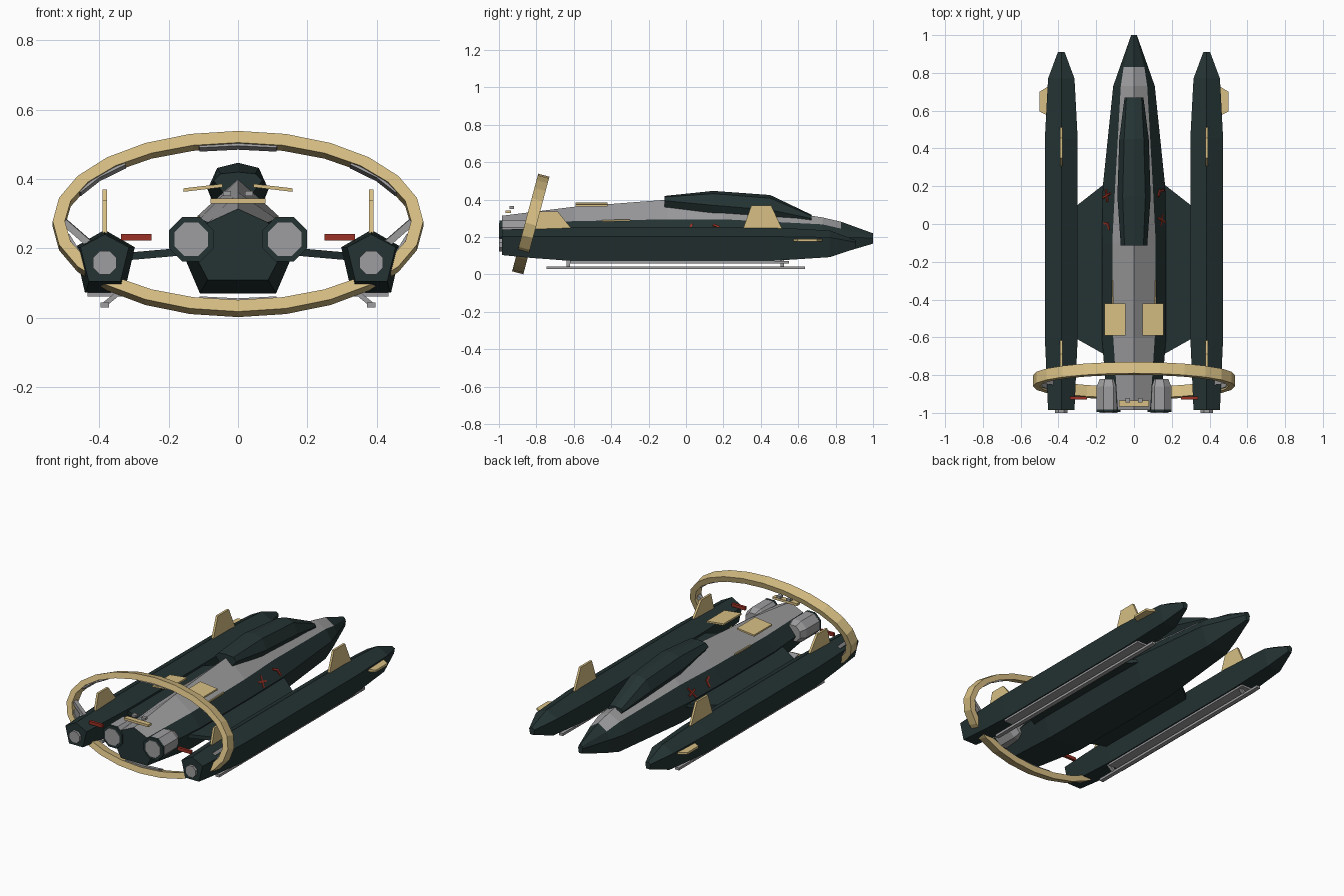
import bpy, bmesh, math
from mathutils import Vector

if "Cube" in bpy.data.objects:
    bpy.data.objects.remove(bpy.data.objects["Cube"])


def material(name, rgb):
    m = bpy.data.materials.new(name)
    m.diffuse_color = (*rgb, 1)
    m.use_nodes = True
    m.node_tree.nodes["Principled BSDF"].inputs["Base Color"].default_value = m.diffuse_color
    return m


DARK = material("dark_green", (0.018, 0.033, 0.033))
GRAY = material("mid_gray", (0.34, 0.34, 0.35))
TAN = material("tan", (0.68, 0.52, 0.23))
RED = material("red", (0.32, 0.03, 0.018))


def build(name, rings, mats, rule=None, closed=False):
    """Skin a row of equal point rings; rule(face centre, side index) picks the material."""
    bm = bmesh.new()
    vs = [[bm.verts.new(p) for p in r] for r in rings]
    n = len(rings[0])
    count = len(vs) if closed else len(vs) - 1
    for i in range(count):
        a, b = vs[i], vs[(i + 1) % len(vs)]
        for j in range(n):
            f = bm.faces.new((a[j], a[(j + 1) % n], b[(j + 1) % n], b[j]))
            if rule:
                f.material_index = rule(f.calc_center_median(), j)
    if not closed:
        bm.faces.new(vs[0])
        bm.faces.new(vs[-1])
    bmesh.ops.recalc_face_normals(bm, faces=bm.faces)
    me = bpy.data.meshes.new(name)
    bm.to_mesh(me)
    bm.free()
    for m in mats:
        me.materials.append(m)
    ob = bpy.data.objects.new(name, me)
    bpy.context.collection.objects.link(ob)
    return ob


def loft(name, sections, mats, cx=0, rule=None):
    """Sections are (y, top z, (x, z)...): half profiles mirrored about cx."""
    rings = []
    for y, top, *half in sections:
        right = [(cx + x, y, z) for x, z in half]
        left = [(cx - x, y, z) for x, z in reversed(half)]
        rings.append([(cx, y, top)] + right + left)
    return build(name, rings, mats, rule)


def tube(name, cx, cz, stations, mat, n=8):
    """Octagonal body along y; stations are (y, radius)."""
    ang = [2 * math.pi * (k + 0.5) / n for k in range(n)]
    build(name, [[(cx + r * math.cos(a), y, cz + r * math.sin(a)) for a in ang]
                 for y, r in stations], [mat])


def beam(name, p, q, w, h, mat, up=(0, 0, 1)):
    """Rectangular bar from p to q, h thick along up, w across."""
    p, q, up = Vector(p), Vector(q), Vector(up)
    side = (q - p).cross(up).normalized()
    up = side.cross(q - p).normalized()
    offs = [side * (w / 2 * a) + up * (h / 2 * b) for a, b in ((-1, -1), (1, -1), (1, 1), (-1, 1))]
    build(name, [[p + o for o in offs], [q + o for o in offs]], [mat])


def slab(name, pts, thick, mat):
    """Flat outline given thickness (a vector)."""
    t = Vector(thick) / 2
    build(name, [[Vector(p) - t for p in pts], [Vector(p) + t for p in pts]], [mat])


# Main hull: seven-sided, gray upper faces behind a dark nose
loft("hull", [
    (-0.985, 0.314, (0.085, 0.275), (0.14, 0.21), (0.087, 0.108)),
    (-0.60, 0.362, (0.11, 0.285), (0.17, 0.21), (0.11, 0.07)),
    (-0.10, 0.40, (0.115, 0.295), (0.17, 0.21), (0.11, 0.07)),
    (0.20, 0.39, (0.10, 0.295), (0.165, 0.21), (0.107, 0.07)),
    (0.73, 0.305, (0.07, 0.268), (0.11, 0.205), (0.07, 0.09)),
    (0.83, 0.282, (0.055, 0.245), (0.075, 0.20), (0.05, 0.115)),
    (1.0, 0.22, (0.01, 0.21), (0.015, 0.195), (0.01, 0.165)),
], [DARK, GRAY], rule=lambda c, j: int(j in (0, 6) and c.y < 0.83))

# Canopy
loft("canopy", [
    (-0.115, 0.42, (0.05, 0.415), (0.07, 0.395), (0.035, 0.35)),
    (0.145, 0.447, (0.06, 0.432), (0.088, 0.37), (0.06, 0.32)),
    (0.45, 0.425, (0.052, 0.408), (0.078, 0.345), (0.05, 0.30)),
    (0.67, 0.32, (0.04, 0.314), (0.05, 0.30), (0.03, 0.27)),
], [DARK])

# Tail bar and sensor blocks
beam("tail_bar", (-0.08, -0.95, 0.336), (0.08, -0.95, 0.336), 0.03, 0.014, TAN)

# Tilted oval ring with flat inner plates
TILT = math.radians(15)
V = Vector((0, math.sin(TILT), math.cos(TILT)))
N = Vector((0, math.cos(TILT), -math.sin(TILT)))
C = Vector((0, -0.83, 0.27))


def on_ring(deg, inset, along):
    a = math.radians(deg)
    return C + Vector(((0.535 - inset) * math.cos(a), 0, 0)) \
        + V * ((0.27 - inset) * math.sin(a)) + N * along


build("ring", [[on_ring(15 * k, i, w) for i, w in
                ((0, -0.031), (0, 0.031), (0.035, 0.031), (0.035, -0.031))]
               for k in range(24)], [TAN], closed=True)
for deg in (90, 36, 144, -22, 202, -90):
    build("ring_plate", [[on_ring(deg + d, i, w) for i, w in
                          ((0.034, -0.022), (0.034, 0.022), (0.042, 0.022), (0.042, -0.022))]
                         for d in (-13, 0, 13)], [GRAY])

for s, side in ((1, "right"), (-1, "left")):
    px = 0.385 * s

    # Outrigger pod
    loft("pod_" + side, [
        (-0.985, 0.24, (0.07, 0.203), (0.046, 0.104)),
        (-0.82, 0.246, (0.077, 0.203), (0.05, 0.088)),
        (-0.60, 0.253, (0.087, 0.203), (0.057, 0.072)),
        (0.45, 0.253, (0.087, 0.203), (0.057, 0.072)),
        (0.77, 0.235, (0.07, 0.198), (0.045, 0.093)),
        (0.91, 0.182, (0.018, 0.172), (0.012, 0.14)),
    ], [DARK], cx=px)
    tube("pod_exhaust_" + side, px, 0.158, [(-1.0, 0.037), (-0.97, 0.037)], GRAY)

    # Main engine: gray body, dark rim, gray nozzle
    ex = 0.135 * s
    tube("engine_" + side, ex, 0.226, [(-0.985, 0.068), (-0.86, 0.068), (-0.82, 0.05)], GRAY)
    tube("engine_rim_" + side, ex, 0.226, [(-0.996, 0.069), (-0.982, 0.069)], DARK)
    tube("engine_nozzle_" + side, ex, 0.226, [(-1.0, 0.052), (-0.98, 0.052)], GRAY)

    # Wing joining hull and pod
    slab("wing_" + side, [(0.14 * s, 0.225, 0.192), (0.30 * s, 0.10, 0.178), (0.34 * s, 0.06, 0.175),
                          (0.34 * s, -0.59, 0.175), (0.30 * s, -0.61, 0.178),
                          (0.14 * s, -0.70, 0.192)], (0, 0, 0.022), DARK)

    # Upright fins and a small side fin on the pod
    slab("front_fin_" + side, [(px, 0.30, 0.23), (px, 0.35, 0.37), (px, 0.455, 0.37),
                               (px, 0.52, 0.23)], (0.013, 0, 0), TAN)
    slab("rear_fin_" + side, [(px, -0.81, 0.23), (px, -0.78, 0.338), (px, -0.687, 0.338),
                              (px, -0.60, 0.23)], (0.013, 0, 0), TAN)
    slab("side_fin_" + side, [(0.43 * s, 0.735, 0.182), (0.46 * s, 0.725, 0.182),
                              (0.50 * s, 0.70, 0.182), (0.50 * s, 0.595, 0.182),
                              (0.46 * s, 0.575, 0.182), (0.43 * s, 0.57, 0.182)],
         (0, 0, 0.013), TAN)

    # Panel held above the hull
    slab("top_panel_" + side, [(0.157 * s, -0.59, 0.368), (0.045 * s, -0.59, 0.381),
                               (0.045 * s, -0.42, 0.381), (0.157 * s, -0.42, 0.368)],
         (0, 0, 0.01), TAN)
    beam("hull_trim_" + side, (0.112 * s, -0.45, 0.287), (0.114 * s, -0.30, 0.291), 0.006, 0.008, TAN)
    beam("sensor_block_" + side, (0.032 * s, -0.945, 0.358), (0.032 * s, -0.92, 0.358),
         0.024, 0.014, GRAY)

    # Landing skid: keel plate, rail and splayed legs
    beam("keel_plate_" + side, (px, -0.62, 0.066), (px, 0.55, 0.066), 0.10, 0.012, GRAY)
    beam("skid_rail_" + side, (px, -0.745, 0.036), (px, 0.635, 0.036), 0.025, 0.015, GRAY)
    for y in (-0.63, 0.515):
        beam("skid_leg_" + side, (px - 0.045 * s, y, 0.075), (px, y, 0.038), 0.02, 0.014, GRAY,
             up=(0, 0, 1))

    # Strut from pod to ring
    beam("ring_strut_" + side, (0.42 * s, -0.84, 0.205), (0.512 * s, -0.83, 0.285), 0.025, 0.02, GRAY)

    # Red bar between engine and pod
    beam("red_bar_" + side, (0.25 * s, -0.922, 0.232), (0.338 * s, -0.922, 0.232), 0.016, 0.019, RED)

    # Red painted stripes on the hull shoulder
    def shoulder(y, t):
        return ((0.109 + 0.058 * t) * s, y, 0.295 - 0.085 * t)
    out = (0.83 * s, 0, 0.56)
    yc, ya = (0.02, 0.165) if s > 0 else (0.15, -0.01)
    beam("cross_stripe_" + side, shoulder(yc - 0.032, 0.55), shoulder(yc + 0.032, 0.7),
         0.01, 0.008, RED, out)
    beam("cross_stripe_" + side, shoulder(yc - 0.012, 0.95), shoulder(yc + 0.012, 0.3),
         0.01, 0.008, RED, out)
    beam("bent_stripe_" + side, shoulder(ya - 0.02, 0.35), shoulder(ya + 0.012, 0.5),
         0.012, 0.008, RED, out)
    beam("bent_stripe_" + side, shoulder(ya + 0.01, 0.46), shoulder(ya + 0.014, 0.85),
         0.012, 0.008, RED, out)
